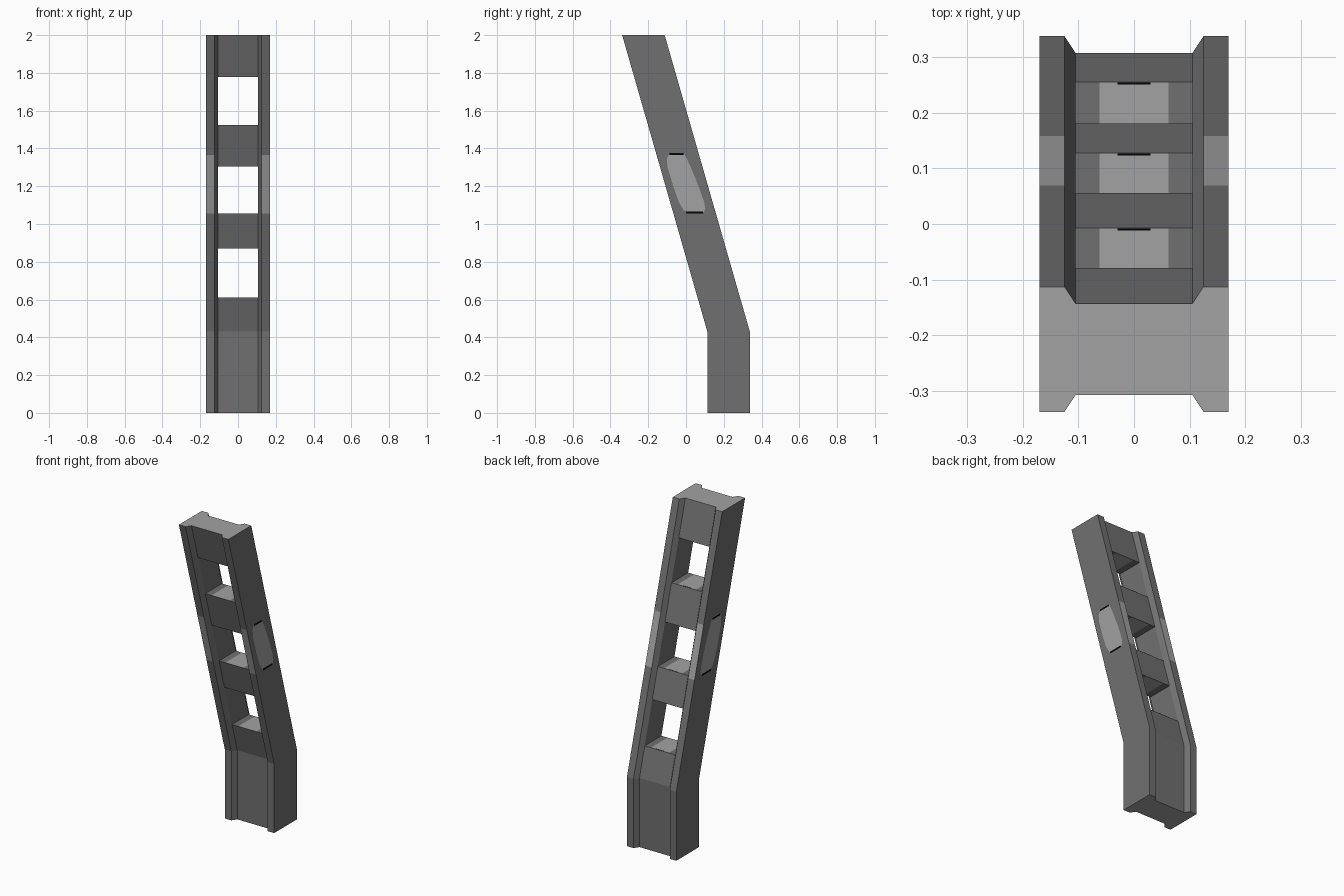
import bpy, bmesh

if "Cube" in bpy.data.objects:
    bpy.data.objects.remove(bpy.data.objects["Cube"])

def material(name, v):
    m = bpy.data.materials.new(name)
    m.diffuse_color = (v, v, v, 1)
    m.use_nodes = True
    m.node_tree.nodes["Principled BSDF"].inputs["Base Color"].default_value = m.diffuse_color
    return m

GREY = material("dark grey metal", 0.163)
LIGHT = material("worn light grey", 0.36)
BLACK = material("black edge", 0.001)
MATS = [GREY, LIGHT, BLACK]

BEND, TOP = 0.43, 2.0
FLOORS = [0.61, 1.055, 1.525]       # hole floors
CEILS = [0.87, 1.305, 1.777]        # hole ceilings
WORN = (1.055, 1.365)               # worn band on the flanges

def centre(z):
    """Depth position of the column axis: upright, then leaning forward."""
    return 0.2255 - max(0, z - BEND) * 0.451 / (TOP - BEND)

def finish(name, bm):
    me = bpy.data.meshes.new(name)
    bm.to_mesh(me)
    bm.free()
    for m in MATS:
        me.materials.append(m)
    ob = bpy.data.objects.new(name, me)
    bpy.context.collection.objects.link(ob)
    return ob

# Column: H-shaped section swept through the bend, with open windows in the web
half = [(0.105, -0.082), (0.125, -0.1125), (0.17, -0.1125),
        (0.17, 0.1125), (0.125, 0.1125), (0.105, 0.082)]
section = half + [(-x, y) for x, y in reversed(half)]
levels = sorted({0, BEND, TOP, *FLOORS, *CEILS, *WORN})
bm = bmesh.new()
rings = [[bm.verts.new((x, y + centre(z), z)) for x, y in section] for z in levels]
for k in range(len(levels) - 1):
    a, b = rings[k], rings[k + 1]
    mid = (levels[k] + levels[k + 1]) / 2
    is_hole = any(f < mid < c for f, c in zip(FLOORS, CEILS))
    for i in range(12):
        j = (i + 1) % 12
        if is_hole and i in (5, 11):
            continue
        f = bm.faces.new((a[i], a[j], b[j], b[i]))
        if i in (1, 3, 7, 9) and WORN[0] < mid < WORN[1]:
            f.material_index = 1
    if is_hole:
        for i, j in ((5, 0), (11, 6)):
            bm.faces.new((a[i], a[j], b[j], b[i]))
for z, r in zip(levels, rings):
    if z in FLOORS or z in CEILS:
        bm.faces.new((r[0], r[5], r[6], r[11]))
# Worn light end faces
for r in (rings[0], rings[-1]):
    bm.faces.new(r).material_index = 1
bmesh.ops.recalc_face_normals(bm, faces=bm.faces)
finish("column", bm)

def plates(name, polygons):
    """Thin painted plates: list of (points, material index)."""
    bm = bmesh.new()
    for pts, mat in polygons:
        bm.faces.new([bm.verts.new(p) for p in pts]).material_index = mat
    finish(name, bm)

# Rounded worn patches with black ends on both outer sides
patch = [(-.045, 1.062), (.05, 1.062), (.064, 1.08), (.068, 1.12), (.062, 1.2),
         (.05, 1.3), (.043, 1.34), (.035, 1.37), (-.045, 1.37),
         (-.064, 1.345), (-.073, 1.3), (-.072, 1.2), (-.067, 1.12), (-.055, 1.08)]
ends = [[(-.045, 1.055), (.047, 1.055), (.047, 1.067), (-.045, 1.067)],
        [(-.043, 1.365), (.032, 1.365), (.032, 1.376), (-.043, 1.376)]]
for side, name in ((1, "right_patch"), (-1, "left_patch")):
    polys = []
    for outline, mat, off in [(patch, 1, .0015)] + [(e, 2, .0025) for e in ends]:
        pts = [(side * (0.17 + off), centre(z) + v, z) for v, z in outline]
        polys.append((pts[::side], mat))
    plates(name, polys)

# Worn centres on window floors and ceilings, with a black rear edge on floors
def rect(w, y0, y1, z):
    return [(-w, y0, z), (w, y0, z), (w, y1, z), (-w, y1, z)]

for n, (z, top) in enumerate(zip(FLOORS, CEILS), 1):
    c, t = centre(z), centre(top)
    plates(f"window_floor_{n}", [(rect(.062, c - .081, c + .081, z + .001), 1),
                                 (rect(.03, c + .077, c + .081, z + .002), 2)])
    plates(f"window_ceiling_{n}",
           [(rect(.062, t - .081, t + .081, top - .001)[::-1], 1)])
